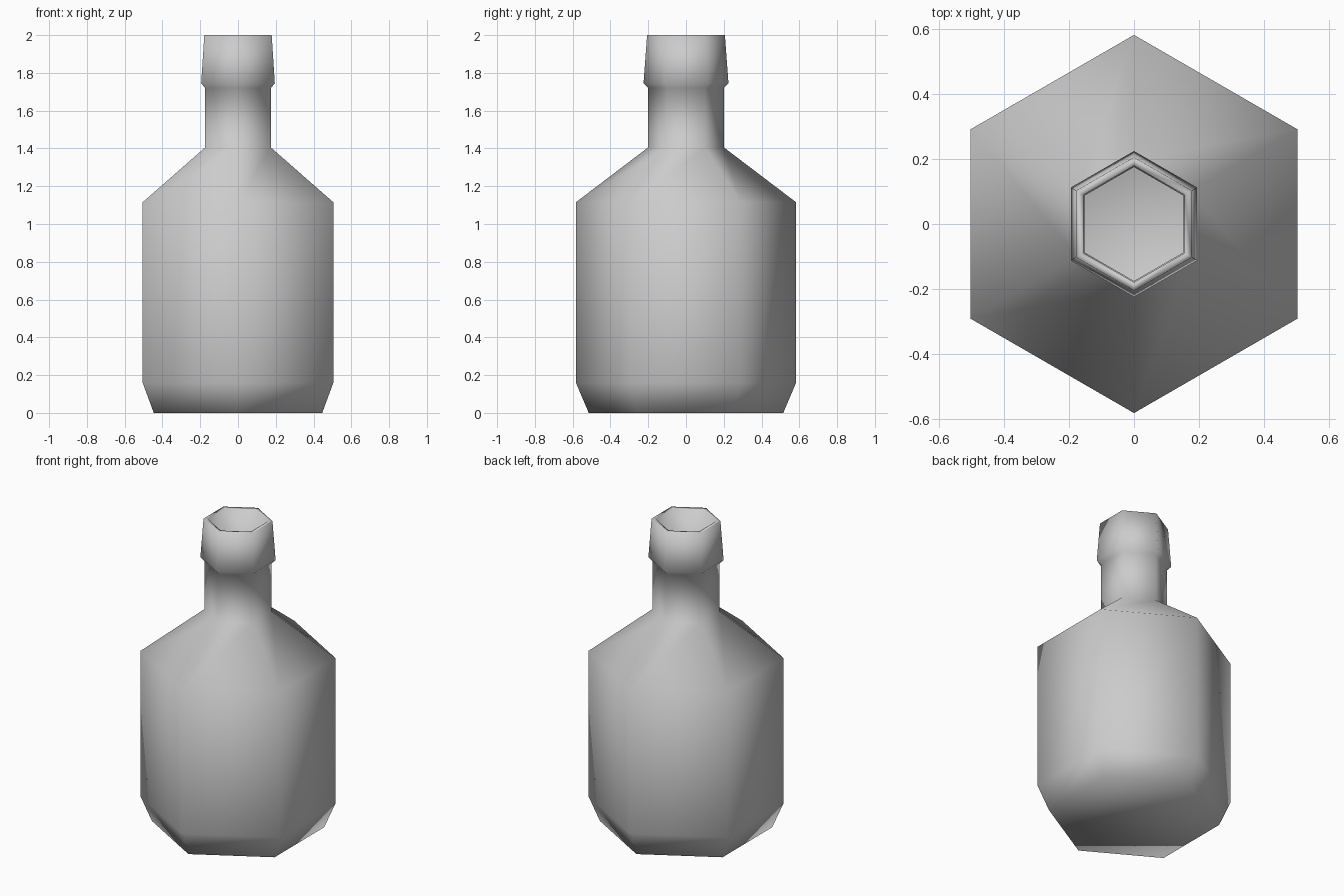
import bpy, bmesh, math

if "Cube" in bpy.data.objects:
    bpy.data.objects.remove(bpy.data.objects["Cube"])

SIDES = 6
# Outer profile: corner radius, height
PROFILE = [(0.515, 0.0), (0.583, 0.16), (0.583, 1.115), (0.201, 1.405),
           (0.201, 1.72), (0.225, 1.745), (0.206, 2.0)]

# Hexagonal bottle shell, open at the mouth, corners facing front and back
bm = bmesh.new()
rings = []
for r, z in PROFILE:
    ring = []
    for i in range(SIDES):
        a = math.pi / 2 + i * 2 * math.pi / SIDES
        ring.append(bm.verts.new((r * math.cos(a), r * math.sin(a), z)))
    rings.append(ring)
for low, high in zip(rings, rings[1:]):
    for i in range(SIDES):
        j = (i + 1) % SIDES
        bm.faces.new((low[i], low[j], high[j], high[i]))
# Base
bm.faces.new(rings[0][::-1])
for f in bm.faces:
    f.smooth = True

mesh = bpy.data.meshes.new("bottle")
bm.to_mesh(mesh)
bm.free()
bottle = bpy.data.objects.new("bottle", mesh)
bpy.context.collection.objects.link(bottle)

# Glass wall thickness, going inward from the outer surface
wall = bottle.modifiers.new("wall", 'SOLIDIFY')
wall.thickness = 0.023
wall.offset = -1
wall.use_even_offset = True
wall.use_rim = True
